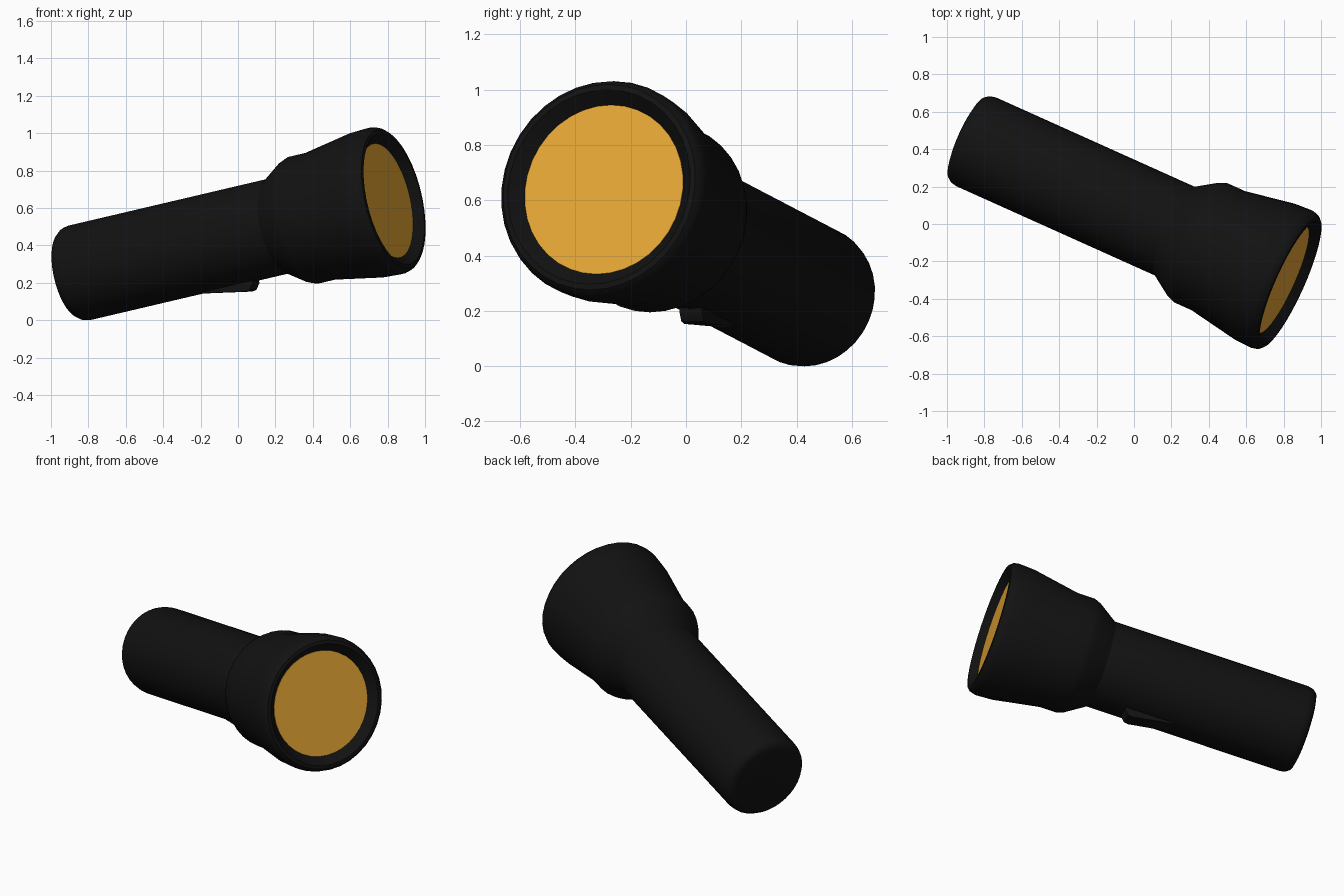
import bpy
import bmesh
import math
from mathutils import Matrix, Vector

cube = bpy.data.objects.get("Cube")
if cube:
    bpy.data.objects.remove(cube, do_unlink=True)

SIDES = 36

# Tilted frame: local z runs along the barrel towards the lens, local y is up
axis = Vector((0.892, -0.401, 0.2095)).normalized()
up = (Vector((0, 0, 1)) - axis * axis.z).normalized()
side = up.cross(axis)
FRAME = Matrix((side, up, axis)).transposed().to_4x4()
FRAME.translation = Vector((0, 0.06, 0.452))


def material(name, color):
    mat = bpy.data.materials.new(name)
    mat.use_nodes = True
    mat.diffuse_color = color
    bsdf = mat.node_tree.nodes["Principled BSDF"]
    bsdf.inputs["Base Color"].default_value = color
    bsdf.inputs["Roughness"].default_value = 0.6
    return mat


BLACK = material("matte_black", (0.006, 0.006, 0.006, 1))
AMBER = material("amber_lens", (0.8, 0.39, 0.036, 1))


def finish(name, bm, mat):
    bmesh.ops.recalc_face_normals(bm, faces=bm.faces)
    mesh = bpy.data.meshes.new(name)
    bm.to_mesh(mesh)
    bm.free()
    obj = bpy.data.objects.new(name, mesh)
    bpy.context.collection.objects.link(obj)
    mesh.materials.append(mat)
    obj.matrix_world = FRAME
    bpy.ops.object.select_all(action="DESELECT")
    bpy.context.view_layer.objects.active = obj
    obj.select_set(True)
    bpy.ops.object.shade_smooth_by_angle(angle=math.radians(40))
    return obj


def lathe(name, profile, mat):
    """Turn (distance, radius) pairs around the barrel axis and cap both ends."""
    bm = bmesh.new()
    rings = []
    for t, r in profile:
        angles = [math.tau * i / SIDES for i in range(SIDES)]
        rings.append([bm.verts.new((r * math.cos(a), r * math.sin(a), t)) for a in angles])
    for low, high in zip(rings, rings[1:]):
        for i in range(SIDES):
            j = (i + 1) % SIDES
            bm.faces.new((low[i], low[j], high[j], high[i]))
    bm.faces.new(rings[0])
    bm.faces.new(rings[-1])
    return finish(name, bm, mat)


# Handle with a rounded tail
lathe("handle", [(-1.005, 0.21), (-0.998, 0.237), (-0.975, 0.254),
                 (-0.945, 0.26), (0.27, 0.26)], BLACK)

# Flared head with a rounded rim sloping in to the lens seat
lathe("head", [(0.248, 0.26), (0.365, 0.336), (0.4, 0.349), (0.505, 0.349),
               (0.785, 0.397), (0.885, 0.402), (0.915, 0.395), (0.932, 0.38),
               (0.935, 0.36), (0.888, 0.313)], BLACK)

# Lens disc
lathe("lens", [(0.885, 0.313), (0.891, 0.313)], AMBER)

# Wedge-shaped thumb switch under the handle
bm = bmesh.new()
outline = [(-0.27, 0.25), (-0.25, 0.262), (0.0, 0.306), (0.025, 0.302),
           (0.05, 0.27), (0.05, 0.23)]
left, right = ([bm.verts.new((x, -r, t)) for t, r in outline] for x in (-0.045, 0.045))
bm.faces.new(left)
bm.faces.new(right)
for i in range(len(outline)):
    j = (i + 1) % len(outline)
    bm.faces.new((left[i], left[j], right[j], right[i]))
finish("thumb_switch", bm, BLACK)
